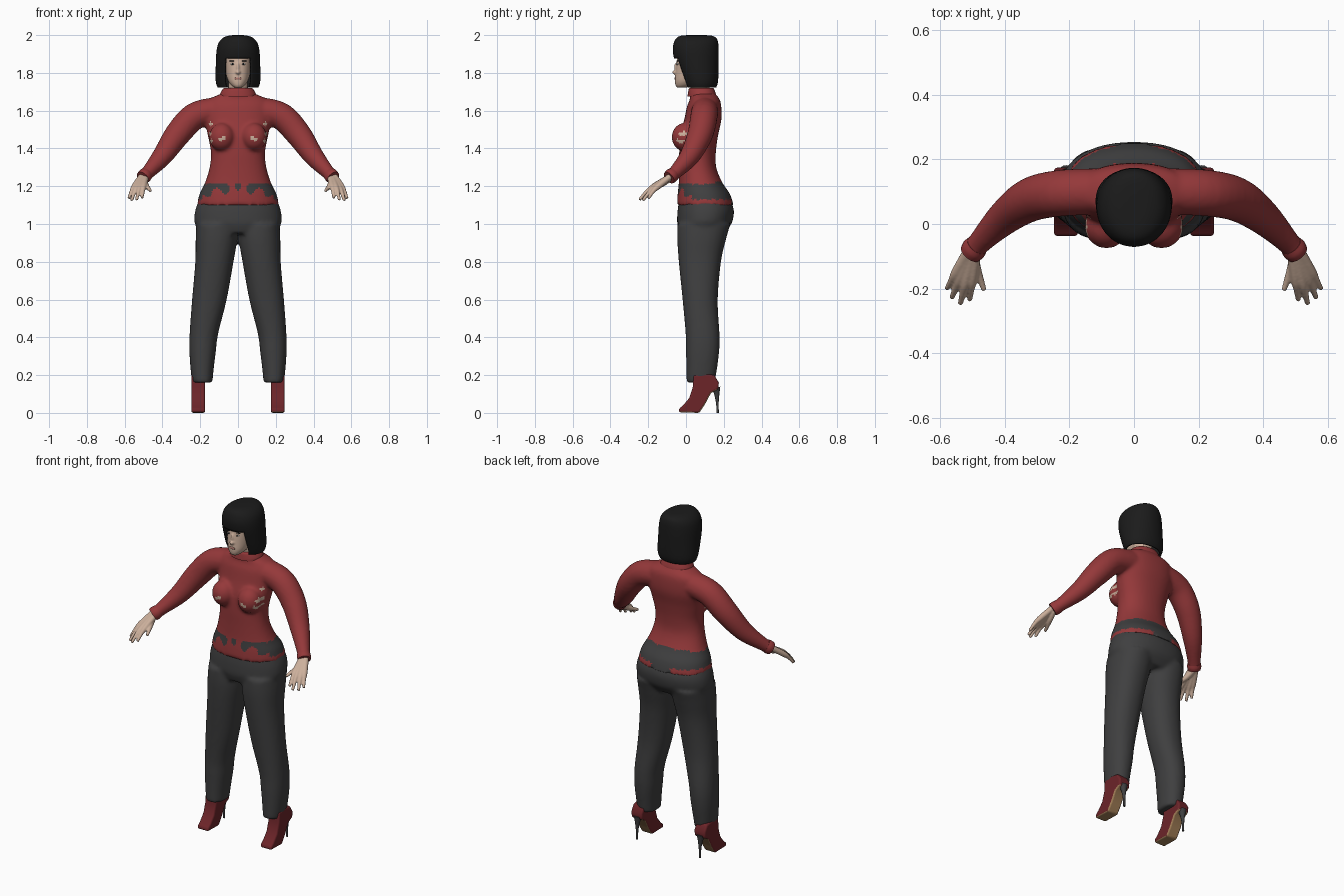
import bpy, bmesh, math
from mathutils import Vector

cube = bpy.data.objects.get("Cube")
if cube:
    bpy.data.objects.remove(cube)


def material(name, *rgb):
    m = bpy.data.materials.new(name)
    m.use_nodes = True
    m.diffuse_color = (*rgb, 1)
    bsdf = next(n for n in m.node_tree.nodes if n.type == 'BSDF_PRINCIPLED')
    bsdf.inputs["Base Color"].default_value = (*rgb, 1)
    return m


RED = material("sweater red", .30, .04, .042)
GREY = material("trouser grey", .05, .05, .051)
BLACK = material("hair black", .011, .011, .011)
SKIN = material("skin", .60, .43, .33)
BOOT = material("boot red", .15, .018, .022)
SOLE = material("sole tan", .38, .22, .10)
WHITE = material("eye white", .7, .68, .65)
LIP = material("lip", .40, .18, .15)


def refine(rows, steps=5):
    """Catmull-Rom interpolation through rows of numbers."""
    rows = [Vector(r) for r in rows]
    out = []
    for i in range(len(rows) - 1):
        a, b, c, d = (rows[max(0, min(len(rows) - 1, i + k))] for k in (-1, 0, 1, 2))
        for s in range(steps):
            t = s / steps
            out.append(b + (c - a) * (t / 2) + (a - b * 2.5 + c * 2 - d / 2) * t ** 2
                       + ((b - c) * 1.5 + (d - a) / 2) * t ** 3)
    return out + [rows[-1]]


def skin_rings(bm, rings, caps=(True, True)):
    loops = [[bm.verts.new(p) for p in ring] for ring in rings]
    n = len(loops[0])
    for lo, hi in zip(loops, loops[1:]):
        for i in range(n):
            j = (i + 1) % n
            bm.faces.new((lo[i], lo[j], hi[j], hi[i]))
    if caps[0]:
        bm.faces.new(loops[0][::-1])
    if caps[1]:
        bm.faces.new(loops[-1])


def loft(bm, rows, segs=48, power=2.2, caps=(True, True)):
    """Rows are height, x range and y range of a rounded section."""
    def bend(v):
        return math.copysign(abs(v) ** (2 / power), v)
    rings = []
    for z, x0, x1, y0, y1 in refine(rows):
        angles = [math.tau * i / segs for i in range(segs)]
        rings.append([((x0 + x1) / 2 + (x1 - x0) / 2 * bend(math.cos(a)),
                       (y0 + y1) / 2 + (y1 - y0) / 2 * bend(math.sin(a)), z) for a in angles])
    skin_rings(bm, rings, caps)


def centred(rows):
    return [(z, -w, w, y0, y1) for z, w, y0, y1 in rows]


def tube(bm, path, segs=16):
    """Path points are x, y, z and radius."""
    pts = refine(path)
    rings = []
    for i, p in enumerate(pts):
        along = (pts[min(i + 1, len(pts) - 1)] - pts[max(i - 1, 0)]).to_3d()
        q = along.to_track_quat('Z', 'Y')
        rings.append([p.to_3d() + q @ Vector((math.cos(a), math.sin(a), 0)) * p[3]
                      for a in (math.tau * k / segs for k in range(segs))])
    skin_rings(bm, rings)


def ball(bm, centre, size):
    new = bmesh.ops.create_uvsphere(bm, u_segments=20, v_segments=12, radius=1)["verts"]
    bmesh.ops.scale(bm, vec=size, verts=new)
    bmesh.ops.translate(bm, vec=centre, verts=new)


def finish(name, bm, *mats, voxel=0, sharp=50):
    """Make the object; with a voxel size its parts are fused into one skin."""
    bmesh.ops.recalc_face_normals(bm, faces=bm.faces)
    me = bpy.data.meshes.new(name)
    bm.to_mesh(me)
    bm.free()
    ob = bpy.data.objects.new(name, me)
    bpy.context.collection.objects.link(ob)
    if voxel:
        rm = ob.modifiers.new("fuse", 'REMESH')
        rm.mode, rm.voxel_size = 'VOXEL', voxel
        sm = ob.modifiers.new("soften", 'SMOOTH')
        sm.factor, sm.iterations = .5, 4
        deps = bpy.context.evaluated_depsgraph_get()
        ob.data = bpy.data.meshes.new_from_object(ob.evaluated_get(deps))
        ob.modifiers.clear()
    ob.data.materials.clear()
    for m in mats:
        ob.data.materials.append(m)
    for p in ob.data.polygons:
        p.use_smooth = True
    ob.data.set_sharp_from_angle(angle=math.radians(sharp))
    return ob


def mirrored(pts, side):
    return [(side * p[0], *p[1:]) for p in pts]


# Sweater: torso, bust and sleeves fused
bm = bmesh.new()
loft(bm, centred([(1.10, .218, -.048, .252), (1.16, .203, -.044, .232), (1.22, .174, -.038, .192),
                  (1.3, .15, -.036, .16), (1.38, .143, -.036, .158), (1.47, .16, -.03, .17),
                  (1.55, .175, -.01, .187), (1.62, .178, .005, .187), (1.66, .155, .02, .178),
                  (1.69, .09, .02, .155), (1.71, .075, .025, .145)]))
SLEEVE = [(.12, .1, 1.6, .072), (.23, .095, 1.57, .072), (.32, .075, 1.475, .068),
          (.40, .02, 1.36, .054), (.475, -.055, 1.275, .037), (.5, -.085, 1.25, .036)]
for side in (1, -1):
    tube(bm, mirrored(SLEEVE, side), 24)
    ball(bm, (side * .085, -.008, 1.46), (.068, .068, .075))
sweater = finish("sweater", bm, RED, GREY, SKIN, voxel=.01)

# Waistband patches and worn spots on the sweater
SPOTS = [(.075, 1.455), (.095, 1.448), (.14, 1.44), (.145, 1.53), (.15, 1.48)]
for p in sweater.data.polygons:
    x, y, z = p.center
    ax = abs(x)
    if ax < .3 and z < 1.26:
        ripple = .008 * math.sin(ax * 70)
        if y > .03:
            hidden_hem = y > .1 and ax < .06
            band = (1.13 < z or hidden_hem) and z < 1.212 + ripple * .6 + max(0, y - .1) * .15
        else:
            band = 1.175 + 2 * ripple < z < 1.215 and (ax > .05 or ax < .015)
            band = band or (ax > .14 and 1.15 + ripple < z < 1.215)
        p.material_index = int(band)
    elif y < .04 and any((ax - sx) ** 2 + (z - sz) ** 2 < .00011 for sx, sz in SPOTS):
        p.material_index = 2

# Collar and cuffs
bm = bmesh.new()
loft(bm, centred([(1.675, .095, .008, .16), (1.69, .094, .01, .158), (1.715, .08, .015, .148),
                  (1.72, .07, .025, .14)]))
finish("collar", bm, RED)
for side, label in ((1, "left"), (-1, "right")):
    bm = bmesh.new()
    tube(bm, mirrored([(.485, -.066, 1.265, .036), (.495, -.078, 1.255, .039),
                       (.505, -.09, 1.245, .036)], side))
    finish(label + "_cuff", bm, RED)

# Trousers: hips and legs fused
bm = bmesh.new()
loft(bm, centred([(.95, .19, -.03, .2), (1.0, .228, -.046, .24), (1.05, .23, -.046, .253),
                  (1.09, .221, -.042, .25), (1.13, .205, -.035, .232)]))
LEG = [(.16, .135, .243, .003, .152), (.22, .13, .25, .002, .162), (.32, .118, .257, 0, .175),
       (.42, .105, .256, -.002, .177), (.6, .06, .243, -.018, .168), (.8, .024, .226, -.038, .185),
       (.92, .004, .224, -.046, .212), (1.0, .004, .22, -.044, .235)]
for side in (1, -1):
    loft(bm, [(z, side * a, side * b, y0, y1) for z, a, b, y0, y1 in LEG])
finish("trousers", bm, GREY, voxel=.011)

# Hands: five fingers running back into the palm
TIPS = [(.578, -.2, 1.135), (.563, -.228, 1.125), (.537, -.247, 1.128), (.508, -.235, 1.138)]
for side, label in ((1, "left"), (-1, "right")):
    bm = bmesh.new()
    for i, tip in enumerate(TIPS):
        tip = Vector(tip)
        wrist = Vector((.512 - i * .008, -.085, 1.25))
        knuckle = wrist.lerp(tip, .55) + Vector((0, 0, .012))
        joint = knuckle.lerp(tip, .5) + Vector((0, 0, .006))
        radii = (.017, .016, .011, .008)
        path = [(*p, r) for p, r in zip((wrist, knuckle, joint, tip), radii)]
        tube(bm, mirrored(path, side))
    tube(bm, mirrored([(.5, -.09, 1.24, .018), (.49, -.13, 1.21, .016), (.475, -.17, 1.19, .011),
                       (.463, -.205, 1.175, .008)], side))
    finish(label + "_hand", bm, SKIN, voxel=.004)

# Head, neck and nose
bm = bmesh.new()
loft(bm, centred([(1.722, .018, -.048, .0), (1.735, .036, -.056, .04), (1.76, .053, -.059, .08),
                  (1.8, .065, -.056, .13), (1.86, .07, -.05, .14), (1.92, .07, -.04, .14),
                  (1.97, .04, -.01, .1)]))
loft(bm, centred([(1.66, .06, .03, .135), (1.72, .052, .025, .125), (1.79, .05, .02, .12)]))
ball(bm, (0, -.056, 1.803), (.013, .018, .011))
ball(bm, (0, -.052, 1.825), (.008, .012, .03))
finish("head", bm, SKIN, voxel=.005)

# Face details
for name, mat, x, y, z, size in (("eye", WHITE, .028, -.044, 1.847, (.013, .0045, .005)),
                                 ("iris", BLACK, .028, -.047, 1.847, (.005, .0035, .005)),
                                 ("brow", BLACK, .03, -.043, 1.863, (.017, .0045, .003))):
    for side, label in ((1, "left"), (-1, "right")):
        bm = bmesh.new()
        ball(bm, (side * x, y, z), size)
        finish(label + "_" + name, bm, mat)
bm = bmesh.new()
ball(bm, (0, -.056, 1.77), (.02, .0048, .007))
finish("lips", bm, LIP)

# Bobbed hair with a fringe: a shell with the face opening removed
bm = bmesh.new()
loft(bm, centred([(1.722, .108, -.005, .16), (1.76, .118, -.02, .17), (1.86, .117, -.058, .173),
                  (1.92, .113, -.07, .173), (1.96, .102, -.064, .17), (1.985, .08, -.05, .16),
                  (1.997, .05, -.025, .135), (2.0, .02, .02, .09)]), 72, 2.1, (False, True))
opening = [f for f in bm.faces for c in [f.calc_center_median()]
           if abs(c.x) < .067 and c.y < .03 and c.z < 1.872]
bmesh.ops.delete(bm, geom=opening, context='FACES')
hair = finish("hair", bm, BLACK)
shell = hair.modifiers.new("thickness", 'SOLIDIFY')
shell.thickness, shell.offset = .012, -1

# Ankle boots with stiletto heels
PROFILE = [(.04, .2), (.037, .14), (.018, .08), (-.015, .04), (-.037, .022), (-.037, .003), (.07, 0),
           (.1, .045), (.132, .105), (.17, .125), (.174, .16), (.15, .2), (.1, .207)]
for side, label in ((1, "left"), (-1, "right")):
    bm = bmesh.new()
    face = bm.faces.new([bm.verts.new((side * .174, y, z)) for y, z in PROFILE])
    grown = bmesh.ops.extrude_face_region(bm, geom=[face])["geom"]
    bmesh.ops.translate(bm, vec=(side * .073, 0, 0),
                        verts=[g for g in grown if isinstance(g, bmesh.types.BMVert)])
    boot = finish(label + "_boot", bm, BOOT, SOLE, sharp=40)
    for p in boot.data.polygons:
        p.material_index = int(p.normal.z < -.25 and p.center.z < .12)
    bevel = boot.modifiers.new("round", 'BEVEL')
    bevel.width, bevel.segments, bevel.angle_limit = .014, 3, math.radians(50)
    bm = bmesh.new()
    tube(bm, [(side * .21, .158, .135, .024), (side * .21, .163, .1, .014),
              (side * .21, .166, .05, .007), (side * .21, .168, 0, .006)])
    finish(label + "_heel", bm, GREY)
